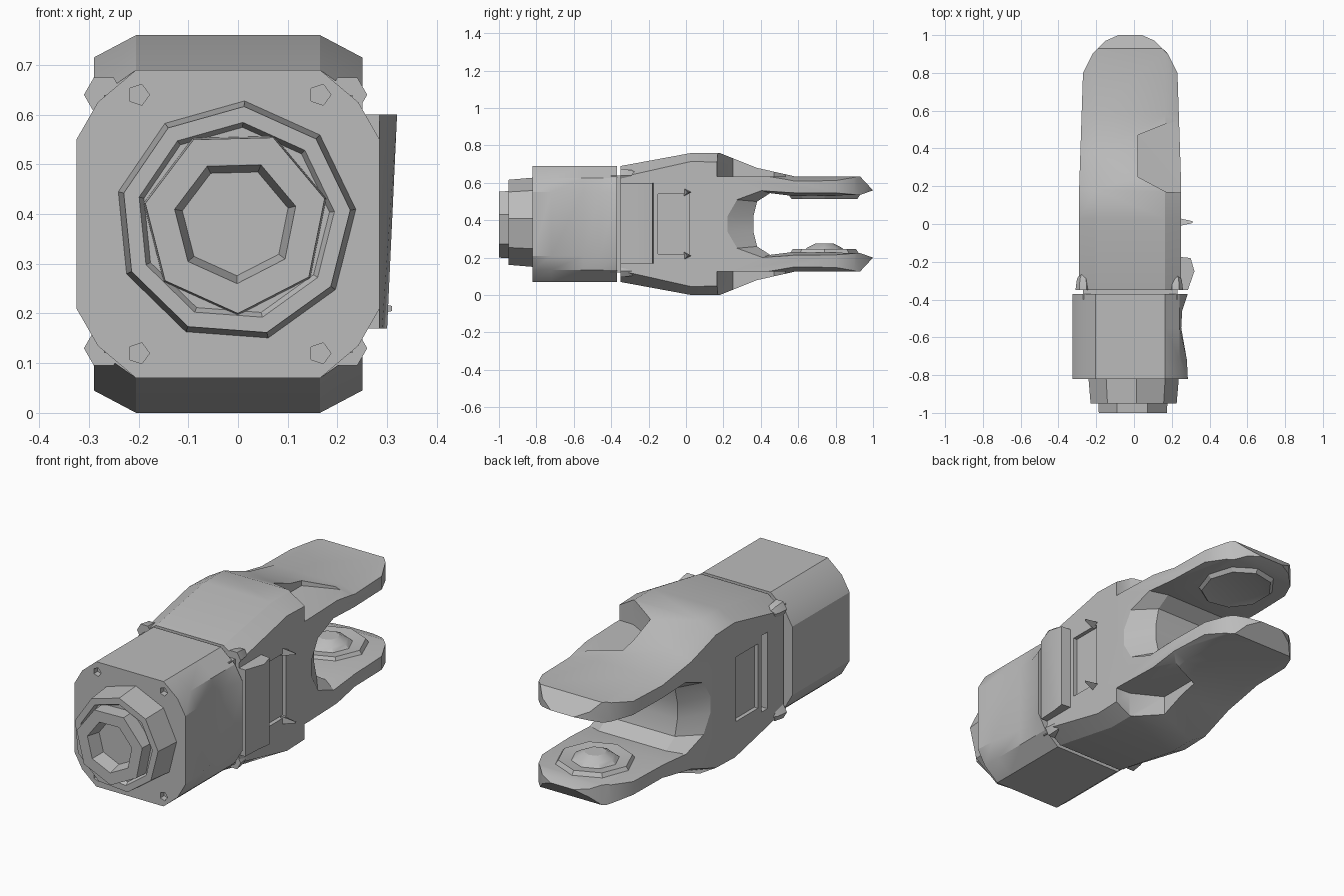
import bpy, bmesh, math

if "Cube" in bpy.data.objects:
    bpy.data.objects.remove(bpy.data.objects["Cube"])

CX, CZ = -0.02, 0.38      # axis of the tool body

grey = bpy.data.materials.new("plain_grey")
grey.use_nodes = True
tone = (0.5, 0.5, 0.5, 1)
grey.diffuse_color = tone
grey.node_tree.nodes["Principled BSDF"].inputs["Base Color"].default_value = tone


def loft(name, rings):
    """Skin a closed solid through rings with equal point counts."""
    bm = bmesh.new()
    rows = [[bm.verts.new(p) for p in ring] for ring in rings]
    n = len(rows[0])
    for a, b in zip(rows, rows[1:]):
        for i in range(n):
            j = (i + 1) % n
            bm.faces.new((a[i], a[j], b[j], b[i]))
    bm.faces.new(rows[0])
    bm.faces.new(rows[-1])
    bmesh.ops.recalc_face_normals(bm, faces=bm.faces)
    mesh = bpy.data.meshes.new(name)
    bm.to_mesh(mesh)
    bm.free()
    mesh.materials.append(grey)
    ob = bpy.data.objects.new(name, mesh)
    bpy.context.collection.objects.link(ob)
    return ob


def lathe(name, x, z, profile, sides, turn=0.0):
    """Polygonal turning about a y axis; profile is (y, radius)."""
    angles = [turn + math.tau * i / sides for i in range(sides)]
    return loft(name, [[(x + r * math.cos(a), y, z + r * math.sin(a)) for a in angles]
                       for y, r in profile])


def plan_prism(name, outline, z0, z1):
    return loft(name, [[(x, y, z) for x, y in outline] for z in (z0, z1)])


def box(name, x0, x1, y0, y1, z0, z1):
    return plan_prism(name, [(x0, y0), (x1, y0), (x1, y1), (x0, y1)], z0, z1)


def boolean(ob, cutter, operation="DIFFERENCE"):
    cutter.hide_render = True
    bpy.context.view_layer.objects.active = ob
    mod = ob.modifiers.new("cut", "BOOLEAN")
    mod.operation, mod.object, mod.solver = operation, cutter, "EXACT"
    bpy.ops.object.modifier_apply(modifier=mod.name)
    bpy.data.objects.remove(cutter)


# Motor housing: chamfered block, slightly waisted on its left side
corner = [(0.305, 0.17), (0.262, 0.245), (0.185, 0.31)]
section = []
for sx, sz in ((1, 1), (-1, 1), (-1, -1), (1, -1)):
    pts = corner if sx * sz > 0 else corner[::-1]
    section += [(CX + sx * x, CZ + sz * z) for x, z in pts]
housing = loft("motor_housing", [[(min(x, limit), y, z) for x, z in section]
               for y, limit in ((-0.82, 1), (-0.72, 0.28), (-0.55, 0.25), (-0.46, 0.255), (-0.37, 1))])
for x in (-0.2, 0.165):
    for z in (0.12, 0.64):
        boolean(housing, lathe("screw_hole", x, z, [(-0.85, 0.022), (-0.79, 0.022)], 5))

# Stepped front collars with a bore
lathe("front_collar", -0.005, 0.385,
      [(-0.80, 0.245), (-0.95, 0.232), (-0.95, 0.2), (-0.93, 0.19)], 9, 0.1)
lathe("nozzle", -0.005, 0.385,
      [(-0.9, 0.19), (-1, 0.185), (-1, 0.125), (-0.89, 0.1)], 7, 0.25)

# Neck joining the housing to the yoke
box("neck", -0.27, 0.23, -0.4, -0.3, 0.12, 0.64)

# Forked yoke: upper half outline as middle (y, z) and side (y, z)
upper = [(-0.35, 0.69, -0.35, 0.63), (0.03, 0.76, 0.03, 0.715), (0.18, 0.76, 0.18, 0.71),
         (0.38, 0.68, 0.36, 0.645), (0.58, 0.635, 0.58, 0.605), (0.93, 0.635, 0.93, 0.605),
         (1.0, 0.56, 1.0, 0.57), (0.93, 0.535, 0.93, 0.55), (0.57, 0.53, 0.57, 0.55),
         (0.45, 0.545, 0.4, 0.56), (0.38, 0.5, 0.27, 0.51), (0.36, 0.42, 0.22, 0.42)]
lower = [(a, 2 * CZ - b, c, 2 * CZ - d) for a, b, c, d in reversed(upper)]
outline = upper + lower
middle = [p[:2] for p in outline]
side = [p[2:] for p in outline]
yoke = loft("forked_yoke", [[(CX + dx, y, z) for y, z in ring]
            for dx, ring in ((-0.27, side), (-0.185, middle), (0.185, middle), (0.27, side))])

# Rounded jaw tips in plan
half = [(0.28, -0.5), (0.27, 0.2), (0.25, 0.8), (0.2, 0.9), (0.13, 0.97), (0.04, 1.01)]
tips = [(CX + x, y) for x, y in half] + [(CX - x, y) for x, y in reversed(half)]
boolean(yoke, plan_prism("tip_trim", tips, -0.2, 1), "INTERSECT")

# Notches on the left edge of both arms
notch = [(0.02, 0.25), (0.17, 0.17), (0.4, 0.16), (0.4, 0.56), (0.17, 0.53), (0.02, 0.47)]
for z0, z1 in ((0.635, 0.9), (-0.15, 0.125)):
    boolean(yoke, plan_prism("arm_notch", notch, z0, z1))

# Shallow side pockets and the slot beside them
for s in (-1, 1):
    edge = CX + s * 0.27
    boolean(yoke, box("pocket", edge - 0.02, edge + 0.02, -0.15, 0.02, 0.22, 0.54))
    boolean(yoke, box("slot", edge - 0.05, edge + 0.05, -0.225, -0.18, 0.19, 0.57))

# Slanted bracket on the left side
plan = [(0.2, -0.17), (0.3, -0.18), (0.32, -0.25), (0.285, -0.35), (0.2, -0.35)]
bracket = plan_prism("side_bracket", plan, 0.17, 0.6)
for v in bracket.data.vertices:
    if v.co.z < 0.3 and v.co.y < -0.2:
        v.co.x = min(v.co.x, 0.29)

# Corner lugs at the rear of the yoke
for x in (-0.27, 0.22):
    for z in (0.13, 0.64):
        lathe("corner_lug", x, z, [(-0.35, 0.04), (-0.29, 0.032), (-0.26, 0.012)], 6)

# Small side studs
for z in (0.21, 0.55):
    loft("side_stud", [[(x, 0.01 + r, z), (x, 0.01 - r, z - r), (x, 0.01 - r, z + r)]
                       for x, r in ((0.24, 0.02), (0.31, 0.005))])


def pad(name, layers, sides):
    """Stacked oval pad on a jaw face; layers are (z, x radius, y radius)."""
    return loft(name, [[(CX + rx * math.cos(math.tau * i / sides),
                         0.74 + ry * math.sin(math.tau * i / sides), z) for i in range(sides)]
                       for z, rx, ry in layers])


# Jaw pads
pad("upper_pad", [(0.56, 0.2, 0.21), (0.515, 0.16, 0.18), (0.525, 0.12, 0.13)], 9)
pad("lower_pad", [(0.2, 0.2, 0.2), (0.245, 0.17, 0.17), (0.238, 0.11, 0.11),
                  (0.255, 0.09, 0.09), (0.275, 0.05, 0.05)], 8)

# Shading
for ob in bpy.context.scene.objects:
    if ob.type == "MESH":
        bpy.ops.object.select_all(action="DESELECT")
        ob.select_set(True)
        bpy.context.view_layer.objects.active = ob
        bpy.ops.object.shade_smooth_by_angle(angle=math.radians(28))
